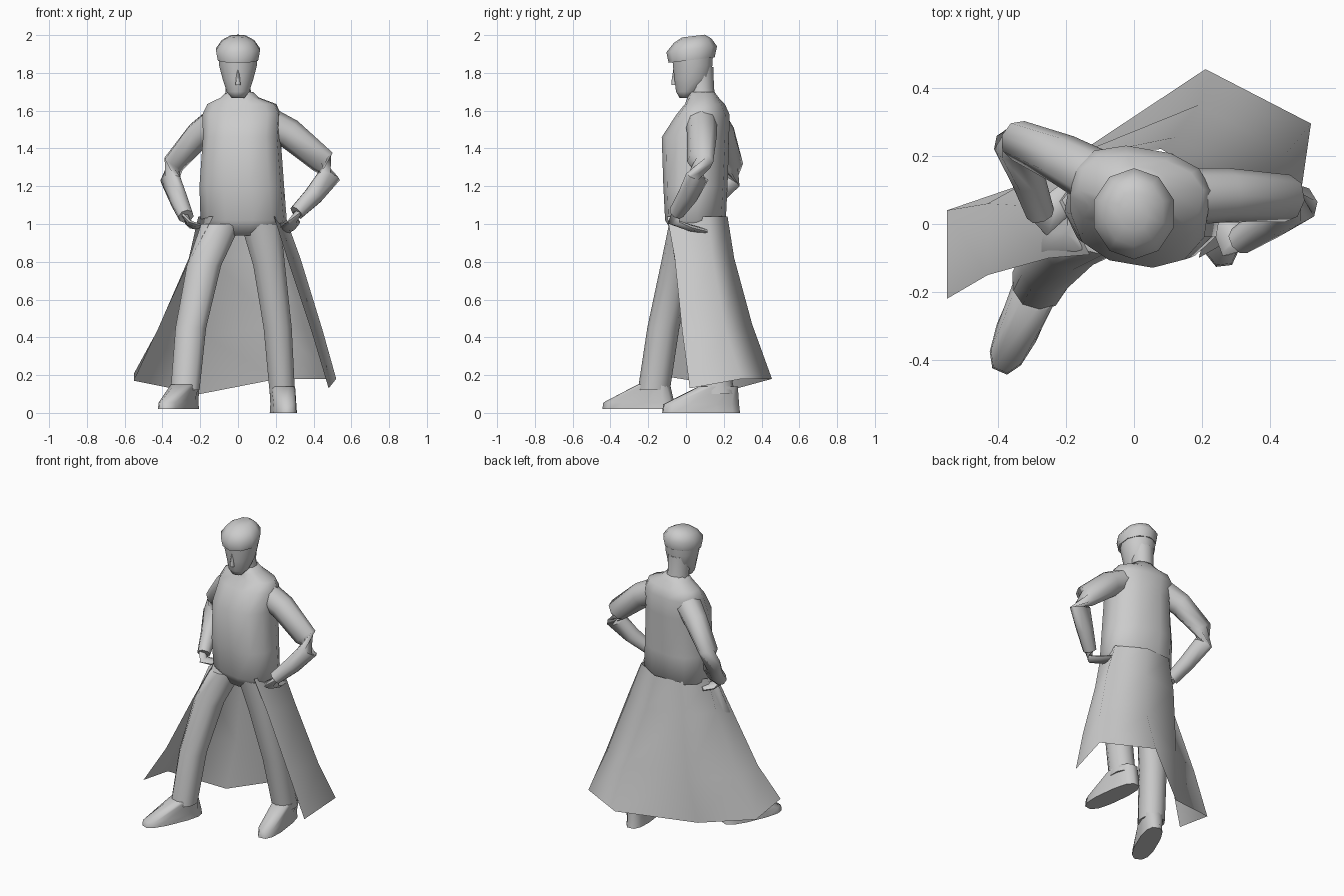
import bpy, bmesh
from math import sin, cos, pi, radians, copysign
from mathutils import Vector

cube = bpy.data.objects.get("Cube")
if cube:
    bpy.data.objects.remove(cube)

grey = bpy.data.materials.new("plain grey")
grey.use_nodes = True
tone = (0.6, 0.6, 0.6, 1)
grey.diffuse_color = tone
grey.node_tree.nodes["Principled BSDF"].inputs["Base Color"].default_value = tone


def finish(name, bm, angle=70):
    """Turn a bmesh into a smooth shaded object."""
    mesh = bpy.data.meshes.new(name)
    bm.to_mesh(mesh)
    bm.free()
    mesh.materials.append(grey)
    obj = bpy.data.objects.new(name, mesh)
    bpy.context.collection.objects.link(obj)
    bpy.ops.object.select_all(action='DESELECT')
    obj.select_set(True)
    bpy.context.view_layer.objects.active = obj
    bpy.ops.object.shade_smooth_by_angle(angle=radians(angle))
    return obj


def skin(name, rings):
    """Bridge closed rings of points and cap both ends."""
    bm = bmesh.new()
    loops = [[bm.verts.new(p) for p in ring] for ring in rings]
    for low, high in zip(loops, loops[1:]):
        count = len(low)
        for i in range(count):
            j = (i + 1) % count
            bm.faces.new((low[i], low[j], high[j], high[i]))
    bm.faces.new(loops[0])
    bm.faces.new(loops[-1])
    bmesh.ops.recalc_face_normals(bm, faces=bm.faces)
    return finish(name, bm)


def stack(name, levels, turn=0, tilt=0, power=1, sides=12):
    """Loft level ellipses: centre x, y, z, half width, half depth."""
    rings = []
    for cx, cy, z, rx, ry in levels:
        ring = []
        for i in range(sides):
            a = 2 * pi * (i + .5) / sides
            u = rx * copysign(abs(cos(a)) ** power, cos(a))
            v = ry * copysign(abs(sin(a)) ** power, sin(a))
            ring.append((cx + u * cos(turn) - v * sin(turn),
                         cy + u * sin(turn) + v * cos(turn), z + tilt * v))
        rings.append(ring)
    return skin(name, rings)


def tube(name, path, flat=1, sides=8):
    """Sweep a round or flattened section along points x, y, z, radius."""
    points = [Vector(p[:3]) for p in path]
    rings = []
    for i, p in enumerate(points):
        ahead = points[min(i + 1, len(points) - 1)]
        behind = points[max(i - 1, 0)]
        along = (ahead - behind).normalized()
        side = along.cross(Vector((0, 0, 1))).normalized()
        up = side.cross(along)
        r = path[i][3]
        rings.append([p + side * r * cos(2 * pi * k / sides)
                      + up * r * flat * sin(2 * pi * k / sides) for k in range(sides)])
    return skin(name, rings)


# Jacket body, twisted so the right shoulder sits further back
stack("jacket", [
    (.02, .02, .94, .13, .08),
    (.03, .05, 1.02, .23, .155),
    (.02, .05, 1.2, .225, .165),
    (.02, .05, 1.46, .205, .175),
    (.02, .09, 1.58, .21, .135),
    (.02, .1, 1.635, .185, .1),
    (.01, .09, 1.67, .1, .08),
    (.01, .085, 1.7, .07, .065)], turn=-.17, power=.85)

# Open coat skirt: each row runs from the right front edge round the back
coat_rows = [
    [(-.13, -.09, 1.04), (-.21, .07, 1.04), (-.1, .21, 1.04),
     (.08, .22, 1.04), (.25, .12, 1.04), (.19, -.1, 1.04)],
    [(-.25, -.1, .82), (-.26, .05, .82), (-.13, .22, .82),
     (.12, .255, .82), (.33, .14, .82), (.26, -.06, .82)],
    [(-.43, -.15, .43), (-.43, .06, .43), (-.16, .21, .4),
     (.19, .35, .47), (.45, .21, .43), (.39, -.02, .43)],
    [(-.55, -.22, .21), (-.55, .04, .17), (-.2, .16, .1),
     (.21, .455, .18), (.52, .295, .18), (.48, .02, .13)]]
bm = bmesh.new()
grid = [[bm.verts.new(p) for p in row] for row in coat_rows]
for top, low in zip(grid, grid[1:]):
    for c in range(len(top) - 1):
        bm.faces.new((top[c], top[c + 1], low[c + 1], low[c]))
finish("coat_skirt", bm, 80)

# Trouser legs, the right one stepping forward
stack("right_leg", [
    (-.28, -.17, .12, .08, .085),
    (-.25, -.12, .45, .085, .085),
    (-.18, -.05, .78, .095, .085),
    (-.09, 0, 1, .11, .09)], power=.9, sides=10)
stack("left_leg", [
    (.235, .17, .1, .07, .09),
    (.21, .1, .45, .078, .085),
    (.165, .03, .78, .088, .085),
    (.12, 0, 1, .11, .09)], power=.9, sides=10)

# Shoes
stack("right_shoe", [
    (-.315, -.25, .02, .065, .205),
    (-.315, -.25, .055, .062, .2),
    (-.28, -.17, .15, .07, .085)], turn=-.41, power=.75)
stack("left_shoe", [
    (.24, .08, 0, .065, .21),
    (.24, .08, .045, .062, .205),
    (.235, .17, .14, .065, .105)], turn=.12, power=.75)

# Bent sleeves and the hands resting on the hips
tube("left_sleeve", [
    (.13, .08, 1.55, .085), (.27, .085, 1.48, .08), (.45, .075, 1.33, .07),
    (.48, .06, 1.25, .062), (.4, .01, 1.15, .054), (.31, -.05, 1.06, .042)])
tube("right_sleeve", [
    (-.1, .13, 1.55, .085), (-.21, .19, 1.47, .075), (-.34, .245, 1.32, .06),
    (-.355, .235, 1.23, .058), (-.31, .13, 1.12, .05), (-.275, .03, 1.04, .042)])
tube("left_hand", [
    (.32, -.045, 1.07, .035), (.295, -.065, 1.01, .045),
    (.265, .02, .98, .045), (.25, .11, .96, .03)], flat=.4)
tube("right_hand", [
    (-.28, .04, 1.06, .035), (-.265, .01, 1.01, .045),
    (-.23, .05, .99, .045), (-.19, .1, .98, .03)], flat=.4)

# Neck, face, nose and hair
stack("neck", [(.01, .09, 1.62, .085, .075), (0, .08, 1.72, .068, .068),
               (0, .07, 1.83, .075, .075)], sides=10)
stack("face", [
    (0, -.01, 1.668, .035, .025),
    (0, .01, 1.7, .062, .065),
    (0, .035, 1.77, .085, .1),
    (0, .035, 1.84, .104, .108),
    (0, .035, 1.9, .108, .112)])
stack("nose", [(0, -.058, 1.735, .016, .02), (0, -.062, 1.75, .014, .016),
               (0, -.055, 1.82, .006, .012)], sides=6)
stack("hair", [
    (0, .03, 1.868, .112, .122),
    (0, .03, 1.925, .123, .134),
    (0, .035, 1.97, .09, .1),
    (0, .04, 1.995, .045, .06)], tilt=.12, sides=10)
